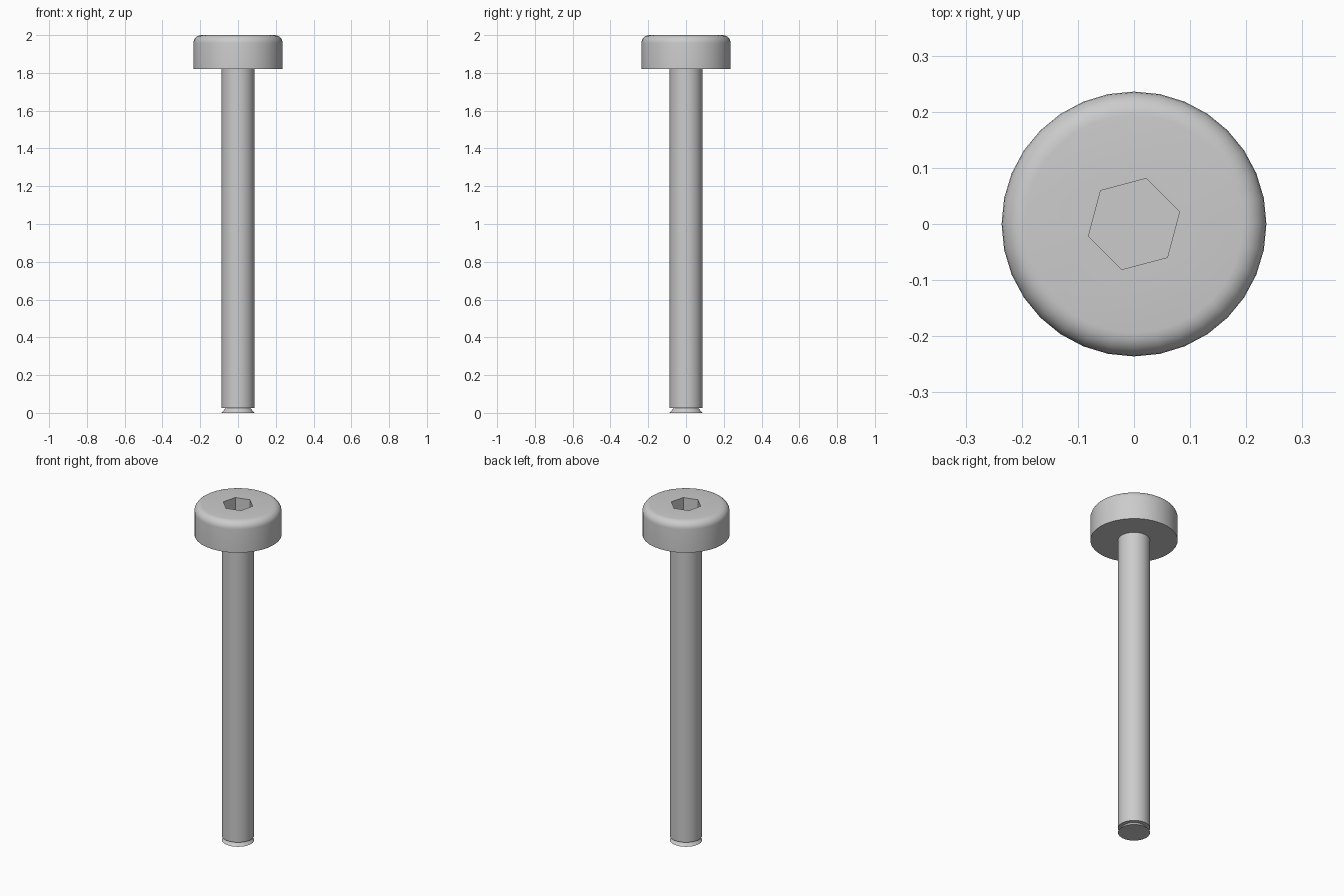
import bpy, bmesh, math

cube = bpy.data.objects.get("Cube")
if cube:
    bpy.data.objects.remove(cube, do_unlink=True)

SIDES = 32
HEAD_R, HEAD_LOW, TOP, FILLET = 0.236, 1.82, 2.0, 0.042
SHAFT_R, SOCKET_R, SOCKET_DEPTH = 0.087, 0.084, 0.1

steel = bpy.data.materials.new("steel grey")
steel.use_nodes = True
colour = (0.6, 0.6, 0.6, 1)
steel.diffuse_color = colour
steel.node_tree.nodes["Principled BSDF"].inputs["Base Color"].default_value = colour


def ring(bm, radius, z, sides=SIDES, turn=0.0):
    angles = [turn + math.tau * i / sides for i in range(sides)]
    return [bm.verts.new((radius * math.cos(a), radius * math.sin(a), z)) for a in angles]


def bridge(bm, low, high):
    n = len(low)
    for i in range(n):
        j = (i + 1) % n
        bm.faces.new((low[i], low[j], high[j], high[i]))


def lathe(bm, profile):
    """Revolve (radius, z) points, listed from the bottom up."""
    rings = [ring(bm, r, z) for r, z in profile]
    for low, high in zip(rings, rings[1:]):
        bridge(bm, low, high)
    bm.faces.new(rings[0][::-1])
    return rings[-1]


def finish(bm, name):
    bmesh.ops.recalc_face_normals(bm, faces=bm.faces)
    mesh = bpy.data.meshes.new(name)
    bm.to_mesh(mesh)
    bm.free()
    obj = bpy.data.objects.new(name, mesh)
    bpy.context.collection.objects.link(obj)
    mesh.materials.append(steel)
    bpy.ops.object.select_all(action='DESELECT')
    obj.select_set(True)
    bpy.context.view_layer.objects.active = obj
    bpy.ops.object.shade_smooth_by_angle(angle=math.radians(30))


# Head with rounded top edge
bm = bmesh.new()
steps = 6
profile = [(HEAD_R, HEAD_LOW)]
for i in range(steps + 1):
    a = math.pi / 2 * i / steps
    profile.append((HEAD_R - FILLET + FILLET * math.cos(a),
                    TOP - FILLET + FILLET * math.sin(a)))
rim = lathe(bm, profile)

# Hexagonal socket sunk into the head, joined to the rim by the flat top
turn = math.radians(15)
mouth = ring(bm, SOCKET_R, TOP, 6, turn)
floor = ring(bm, SOCKET_R, TOP - SOCKET_DEPTH, 6, turn)
bridge(bm, floor, mouth)
bm.faces.new(floor)
edges = [bm.edges.get((loop[i - 1], loop[i])) or bm.edges.new((loop[i - 1], loop[i]))
         for loop in (rim, mouth) for i in range(len(loop))]
bmesh.ops.triangle_fill(bm, edges=edges, use_beauty=True, normal=(0, 0, 1))
finish(bm, "screw_head")

# Shaft with an undercut groove and flared tip
bm = bmesh.new()
end = lathe(bm, [(SHAFT_R, 0), (0.066, 0.025), (SHAFT_R, 0.026), (SHAFT_R, HEAD_LOW)])
bm.faces.new(end)
finish(bm, "screw_shaft")
